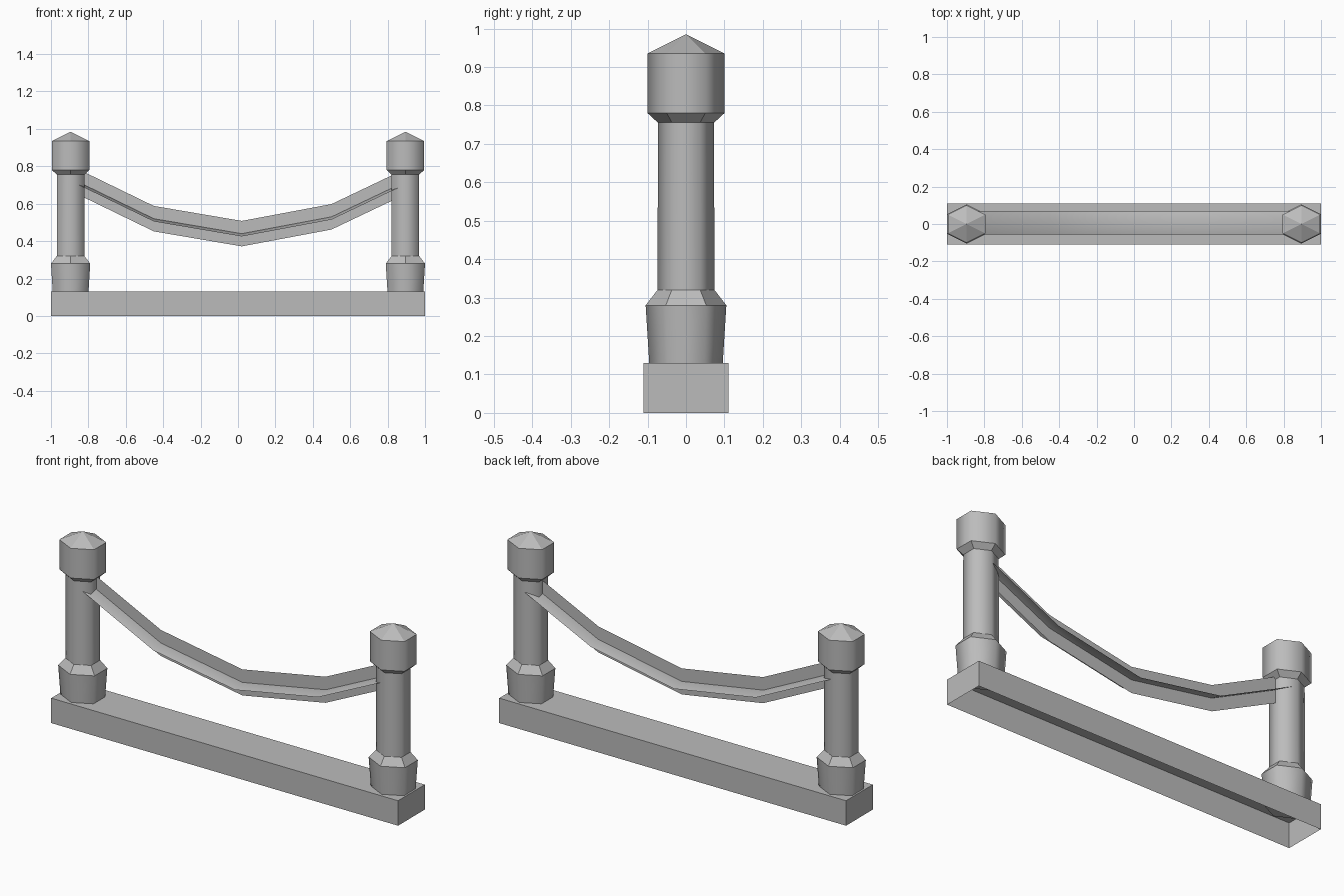
import bpy
import bmesh
import math

cube = bpy.data.objects.get("Cube")
if cube:
    bpy.data.objects.remove(cube, do_unlink=True)

stone = bpy.data.materials.new("grey_stone")
stone.use_nodes = True
GREY = (0.5, 0.5, 0.5, 1)
stone.diffuse_color = GREY
stone.node_tree.nodes["Principled BSDF"].inputs["Base Color"].default_value = GREY


def finish(bm, name):
    mesh = bpy.data.meshes.new(name)
    bm.to_mesh(mesh)
    bm.free()
    mesh.materials.append(stone)
    obj = bpy.data.objects.new(name, mesh)
    bpy.context.collection.objects.link(obj)
    return obj


# Long plinth, open underneath
bm = bmesh.new()
bmesh.ops.create_cube(bm, size=1)
for v in bm.verts:
    v.co = (v.co.x * 2, v.co.y * 0.22, (v.co.z + 0.5) * 0.13)
bm.normal_update()
bmesh.ops.delete(bm, geom=[f for f in bm.faces if f.normal.z < -0.5], context="FACES")
finish(bm, "plinth")

# Six-sided post: (radius, height) profile from foot to cap
PROFILE = [(0.095, 0.12), (0.105, 0.28), (0.074, 0.32), (0.073, 0.755),
           (0.1, 0.78), (0.1, 0.935)]
STRETCH = 1 / math.cos(math.pi / 6)


def post(name, x):
    bm = bmesh.new()
    rings = []
    for r, z in PROFILE:
        angles = [math.pi / 2 + i * math.pi / 3 for i in range(6)]
        rings.append([bm.verts.new((x + r * STRETCH * math.cos(a), r * math.sin(a), z))
                      for a in angles])
    for low, high in zip(rings, rings[1:]):
        for i in range(6):
            j = (i + 1) % 6
            bm.faces.new((low[i], low[j], high[j], high[i]))
    bm.faces.new(rings[0][::-1])
    tip = bm.verts.new((x, 0, 0.985))
    for i in range(6):
        bm.faces.new((rings[-1][i], rings[-1][(i + 1) % 6], tip))
    bmesh.ops.recalc_face_normals(bm, faces=bm.faces)
    # Round shading on upright walls, crisp collars and cap
    for f in bm.faces:
        f.smooth = abs(f.normal.z) < 0.3
    for e in bm.edges:
        if abs(e.verts[0].co.z - e.verts[1].co.z) < 0.001:
            e.smooth = False
    finish(bm, name)


post("left_post", 0.895)
post("right_post", -0.895)

# Hanging chain: an upright strip crossed by a level strip
PATH = [(-0.88, 0.729), (-0.45, 0.52), (0.02, 0.44), (0.5, 0.53), (0.88, 0.711)]
MID_Y = 0.007


def strip(name, offsets):
    bm = bmesh.new()
    rows = [[bm.verts.new((x, MID_Y + dy, z + dz)) for dy, dz in offsets] for x, z in PATH]
    for a, b in zip(rows, rows[1:]):
        for i in range(len(offsets) - 1):
            bm.faces.new((a[i], b[i], b[i + 1], a[i + 1]))
    for f in bm.faces:
        f.smooth = True
    finish(bm, name)


strip("chain_upright_strip", [(0, -0.068), (0, 0.068)])
strip("chain_level_strip", [(-0.062, -0.015), (0, 0), (0.062, -0.015)])
